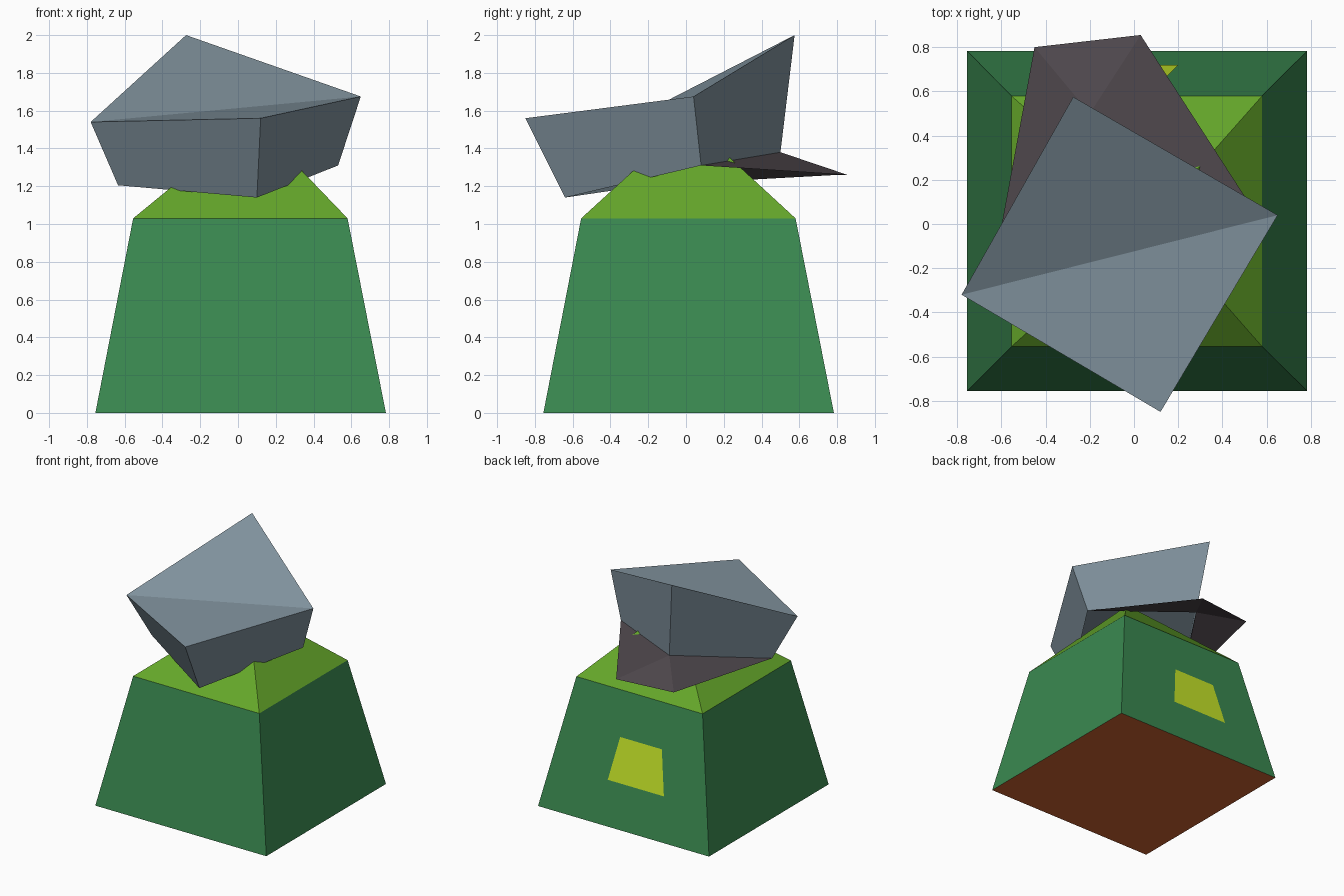
import bpy

if "Cube" in bpy.data.objects:
    bpy.data.objects.remove(bpy.data.objects["Cube"])


def material(name, rgb):
    """Flat colour given as sRGB 0-255, stored as linear."""
    lin = [c / 255 / 12.92 if c <= 10 else ((c / 255 + 0.055) / 1.055) ** 2.4 for c in rgb]
    m = bpy.data.materials.new(name)
    m.diffuse_color = (*lin, 1)
    m.use_nodes = True
    m.node_tree.nodes["Principled BSDF"].inputs["Base Color"].default_value = m.diffuse_color
    return m


GREEN = material("wall green", (58, 137, 80))
LIME = material("lime green", (101, 167, 42))
YELLOW = material("window yellow", (198, 230, 40))
SLATE = material("slate grey", (129, 147, 158))
MAUVE = material("dark mauve", (78, 71, 76))
RUST = material("floor rust", (207, 98, 48))


def add_mesh(name, verts, faces, *mats):
    mesh = bpy.data.meshes.new(name)
    mesh.from_pydata(verts, [], faces)
    for m in mats:
        mesh.materials.append(m)
    obj = bpy.data.objects.new(name, mesh)
    bpy.context.collection.objects.link(obj)
    return obj


def rect(lo, hi, z):
    return [(lo, lo, z), (hi, lo, z), (hi, hi, z), (lo, hi, z)]


def sides():
    """Quads joining a lower ring 0-3 to an upper ring 4-7."""
    return [(i, (i + 1) % 4, (i + 1) % 4 + 4, i + 4) for i in range(4)]


# Tapered body with a differently coloured floor
eaves = rect(-0.555, 0.58, 1.03)
body = add_mesh("body", rect(-0.755, 0.783, 0) + eaves,
                sides() + [(3, 2, 1, 0)], GREEN, RUST)
for f in body.data.polygons:
    if f.normal.z < -0.9:
        f.material_index = 1

# Pyramid roof, its tip hidden inside the cap
add_mesh("roof", eaves + [(0.08, 0.015, 1.55)],
         [(i, (i + 1) % 4, 4) for i in range(4)], LIME)


# Window plate lying on the sloping back wall
def on_back(x, z):
    return (x, 0.783 - 0.197 * z + 0.005, z)


add_mesh("window", [on_back(0.20, 0.345), on_back(-0.305, 0.345),
                    on_back(-0.24, 0.685), on_back(0.135, 0.685)],
         [(0, 1, 2, 3)], YELLOW)

# Tilted cap: open underneath, flaring upwards (rings run back, left, front, right)
lower = [(-0.20, 0.50, 1.38), (-0.635, -0.20, 1.205), (0.10, -0.64, 1.14), (0.53, 0.08, 1.31)]
upper = [(-0.275, 0.575, 2.00), (-0.78, -0.32, 1.54), (0.12, -0.85, 1.56), (0.65, 0.04, 1.675)]
add_mesh("cap", lower + upper, sides() + [(4, 5, 7), (5, 6, 7)], SLATE)

# Thin folded brim hanging off the back of the cap
back, left, _, right = lower
add_mesh("brim", [back, right, (0.03, 0.855, 1.26), (-0.45, 0.80, 1.26), left],
         [(0, i, i + 1) for i in (1, 2, 3)], MAUVE)
